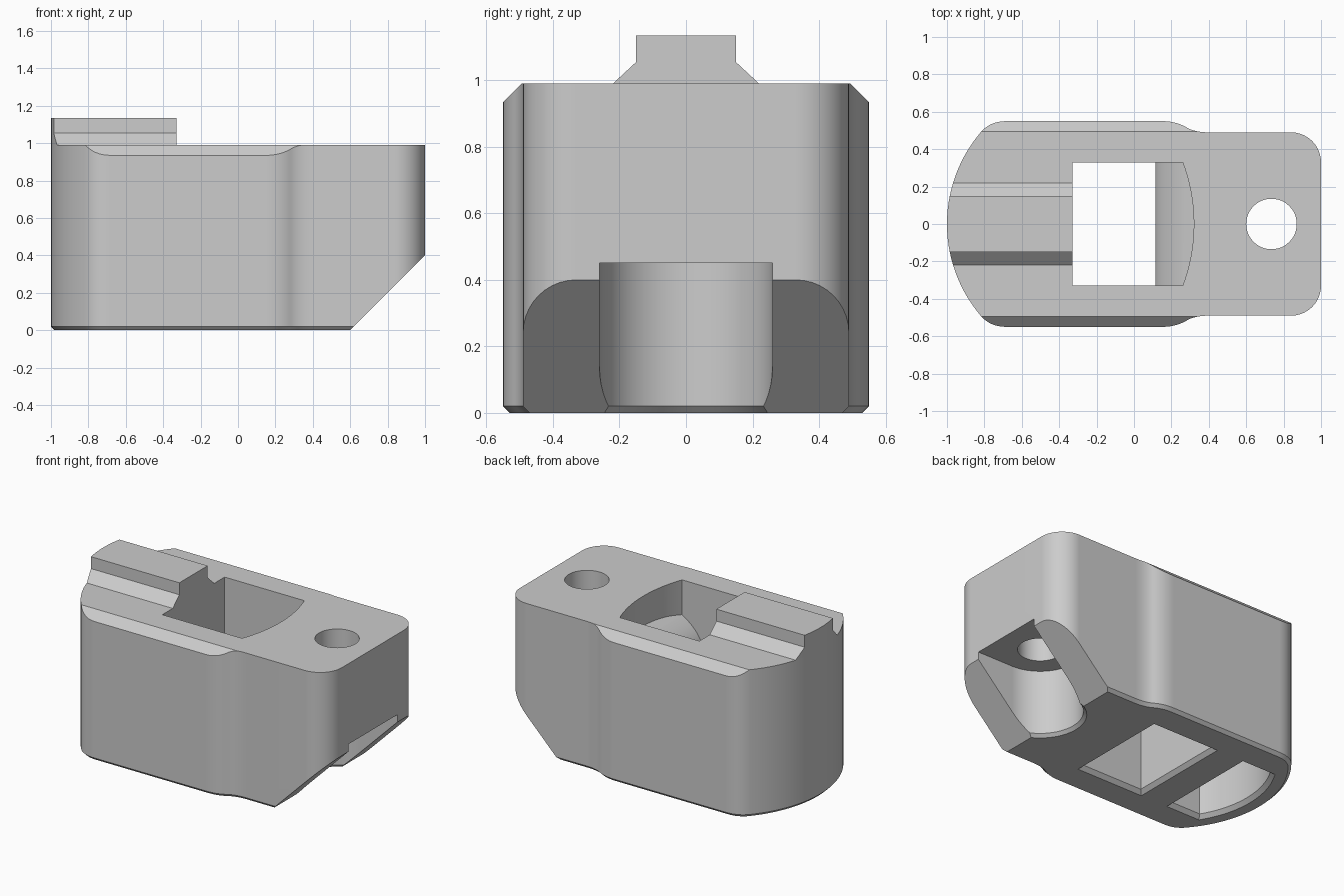
import bpy, bmesh, math
from mathutils import Vector

cube = bpy.data.objects.get("Cube")
if cube:
    bpy.data.objects.remove(cube)

grey = bpy.data.materials.new("plain grey")
grey.use_nodes = True
COLOUR = (0.604, 0.604, 0.604, 1)
grey.diffuse_color = COLOUR
grey.node_tree.nodes["Principled BSDF"].inputs["Base Color"].default_value = COLOUR


def arc(cx, cy, r, start, end, steps):
    """Points on a circular arc, angles in degrees."""
    angles = [math.radians(start + (end - start) * i / steps) for i in range(steps + 1)]
    return [(cx + r * math.cos(a), cy + r * math.sin(a)) for a in angles]


def bend(a, b, c, steps=8):
    """Points on a smooth bend from a to c, pulled toward b."""
    a, b, c = Vector(a), Vector(b), Vector(c)
    ts = [i / steps for i in range(steps + 1)]
    return [tuple(a * (1 - t) ** 2 + b * 2 * t * (1 - t) + c * t * t) for t in ts]


def grow(outline, d):
    """Offset a counter-clockwise outline outward by d."""
    result = []
    for i, p in enumerate(outline):
        p, before, after = Vector(p), Vector(outline[i - 1]), Vector(outline[(i + 1) % len(outline)])
        e1, e2 = (p - before).normalized(), (after - p).normalized()
        n1, n2 = Vector((e1.y, -e1.x)), Vector((e2.y, -e2.x))
        result.append(p + (n1 + n2) * d / (1 + n1.dot(n2)))
    return result


def upright(u, v, w):
    return (u, v, w)


def sideways(u, v, w):
    return (u, w, v)


def lengthways(u, v, w):
    return (w, u, v)


def prism(name, outline, levels, place=upright):
    """Stack an outline at (height, offset) levels."""
    clean = [p for i, p in enumerate(outline) if (Vector(p) - Vector(outline[i - 1])).length > 2e-3]
    bm = bmesh.new()
    rings = [[bm.verts.new(place(u, v, h)) for u, v in grow(clean, d)] for h, d in levels]
    for low, high in zip(rings, rings[1:]):
        for i in range(len(low)):
            bm.faces.new((low[i - 1], low[i], high[i], high[i - 1]))
    bm.faces.new(rings[0][::-1])
    bm.faces.new(rings[-1])
    bmesh.ops.recalc_face_normals(bm, faces=bm.faces[:])
    mesh = bpy.data.meshes.new(name)
    bm.to_mesh(mesh)
    bm.free()
    mesh.materials.append(grey)
    obj = bpy.data.objects.new(name, mesh)
    bpy.context.collection.objects.link(obj)
    return obj


def activate(obj):
    bpy.ops.object.select_all(action='DESELECT')
    obj.select_set(True)
    bpy.context.view_layer.objects.active = obj


def carve(target, tool, operation='DIFFERENCE'):
    """Apply a boolean and discard the tool."""
    activate(target)
    mod = target.modifiers.new("carve", 'BOOLEAN')
    mod.operation, mod.solver, mod.object = operation, 'EXACT', tool
    bpy.ops.object.modifier_apply(modifier=mod.name)
    bpy.data.objects.remove(tool)


def finish(obj):
    activate(obj)
    bpy.ops.object.shade_smooth_by_angle(angle=math.radians(30))
    mod = obj.modifiers.new("even shading", 'WEIGHTED_NORMAL')
    mod.keep_sharp = True


# Body outline: bowed rear, wide flanks, narrower rounded nose
REAR_X, REAR_R = -0.243, 0.757
half = (arc(REAR_X, 0, REAR_R, 180, 139.7, 14)
        + bend((-0.82, 0.49), (-0.77, 0.55), (-0.68, 0.55))
        + bend((0.15, 0.55), (0.22, 0.55), (0.275, 0.52))
        + bend((0.275, 0.52), (0.32, 0.49), (0.4, 0.49))
        + arc(0.84, 0.33, 0.16, 90, 0, 10))
outline = [(x, -y) for x, y in half] + half[:0:-1]

# Body with bevelled base
TOP = 0.99
body = prism("body", outline, [(0, -0.02), (0.02, 0), (TOP, 0)])

# Bevel along the top of each flank
for side in (1, -1):
    carve(body, prism("flank_cutter", [(side * 0.7, 0.785), (side * 0.7, 1.09), (side * 0.395, 1.09)],
                      [(-1.5, 0), (1.5, 0)], lengthways))

# Sloping underside of the nose
carve(body, prism("slope_cutter", [(0.5, -0.1), (1.2, -0.1), (1.2, 0.6)],
                  [(-1, 0), (1, 0)], sideways))

# Well through the middle, bevelled at the base
carve(body, prism("well_cutter", [(-0.33, -0.33), (0.115, -0.33), (0.115, 0.33), (-0.33, 0.33)],
                  [(-0.01, 0.035), (0.025, 0), (1.2, 0)]))

# Rounded ramp at the front of the well, ending in a bowed wall
ramp = prism("ramp_cutter", [(0, 0.58), (0.115, 0.58)]
             + bend((0.115, 0.6), (0.15, 0.71), (0.34, 0.8))
             + [(0.34, 1.2), (0, 1.2)], [(-0.33, 0), (0.33, 0)], sideways)
bow = prism("bow_cutter", [(-0.1, -0.5)] + arc(-0.62, 0, 0.94, -32, 32, 24) + [(-0.1, 0.5)],
            [(0.3, 0), (1.3, 0)])
carve(ramp, bow, 'INTERSECT')
carve(body, ramp)

# Blind pocket in the base, behind the well
angle = math.degrees(math.asin(0.33 / 0.64))
carve(body, prism("pocket_cutter", [(-0.58, -0.33), (-0.58, 0.33)]
                  + arc(REAR_X, 0, 0.64, 180 - angle, 180 + angle, 20),
                  [(-0.01, 0.035), (0.025, 0), (0.8, 0)]))

# Round recess opening through the nose, with a bolt hole above it
HOLE_X = 0.735
carve(body, prism("recess_cutter", [(1.2, -0.26), (1.2, 0.26)] + arc(HOLE_X, 0, 0.26, 90, 270, 32),
                  [(-0.02, 0.04), (0.02, 0), (0.45, 0)]))
carve(body, prism("bolt_hole_cutter", arc(HOLE_X, 0, 0.135, 0, 360, 48)[:-1], [(0.3, 0), (1.2, 0)]))
finish(body)

# Rail on top, flared at its foot and bowed to match the rear of the body
rail = prism("rail", [(-0.22, TOP), (0.22, TOP), (0.15, 1.055), (0.15, 1.135),
                      (-0.15, 1.135), (-0.15, 1.055)], [(-1.1, 0), (-0.33, 0)], lengthways)
carve(rail, prism("rail_trimmer", outline, [(0.5, 0), (1.5, 0)]), 'INTERSECT')
finish(rail)
